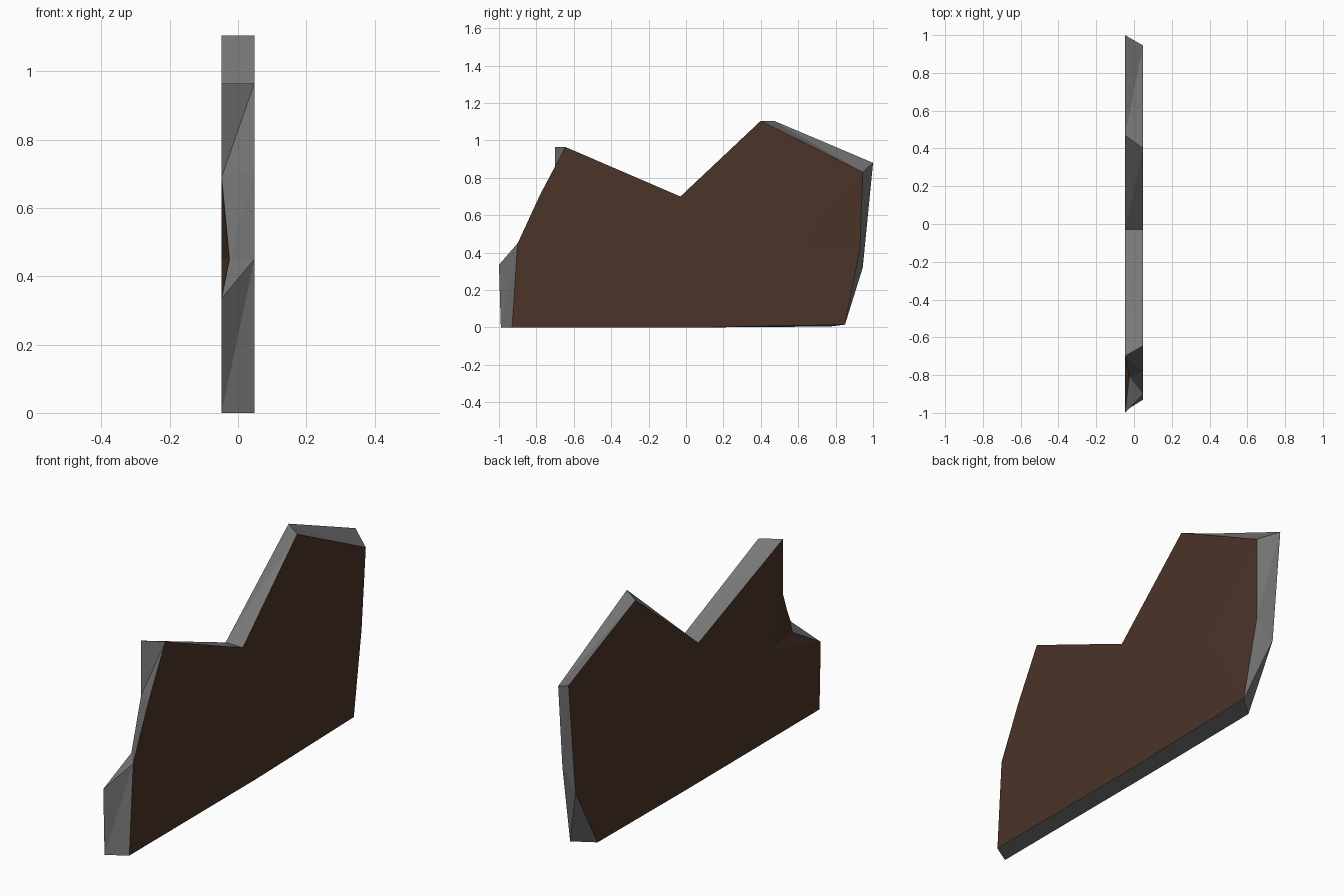
import bpy, bmesh

if "Cube" in bpy.data.objects:
    bpy.data.objects.remove(bpy.data.objects["Cube"])

# Outlines of the two broad faces as (y, z); they match point for point
LEFT = [(-0.99, 0), (-1.0, 0.335), (-0.70, 0.69), (-0.70, 0.965), (-0.03, 0.70),
        (0.47, 1.105), (1.0, 0.88), (0.945, 0.32), (0.77, 0.005), (0.08, 0)]
RIGHT = [(-0.93, 0), (-0.90, 0.45), (-0.78, 0.71), (-0.645, 0.965), (-0.03, 0.70),
         (0.40, 1.105), (0.945, 0.83), (0.93, 0.42), (0.85, 0.015), (0.08, 0)]
X = 0.048


def material(name, rgb):
    m = bpy.data.materials.new(name)
    m.diffuse_color = (*rgb, 1)
    m.use_nodes = True
    m.node_tree.nodes["Principled BSDF"].inputs["Base Color"].default_value = m.diffuse_color
    return m


mesh = bpy.data.meshes.new("broken_slab")
mesh.materials.append(material("dark brown", (0.07, 0.034, 0.021)))
mesh.materials.append(material("mid grey", (0.19, 0.19, 0.19)))

bm = bmesh.new()
left = [bm.verts.new((-X, y, z)) for y, z in LEFT]
right = [bm.verts.new((X, y, z)) for y, z in RIGHT]
right[7].co.x = 0.035                                # worn back edge
notch = bm.verts.new((-0.025, -0.81, 0.45))          # chipped front edge
left_mid = bm.verts.new((-X, -0.6, 0.45))
right_mid = bm.verts.new((X, 0.6, 0.45))


def face(verts, mat):
    bm.faces.new(verts).material_index = mat


# Broad brown faces, each with a shallow chip
face(left[:2] + [left_mid] + left[2:], 0)
face([left[1], notch, left_mid], 0)
face([notch, left[2], left_mid], 0)
face(right[:7] + [right_mid] + right[8:], 0)
face([right[6], right[7], right_mid], 0)
face([right[7], right[8], right_mid], 0)

# Grey rim, split around the notch
n = len(left)
for i in range(n):
    j = (i + 1) % n
    if i == 1:
        face([left[1], right[1], notch], 1)
        face([notch, right[1], right[2]], 1)
        face([notch, right[2], left[2]], 1)
    else:
        face([left[i], left[j], right[j]], 1)
        face([left[i], right[j], right[i]], 1)

bmesh.ops.recalc_face_normals(bm, faces=bm.faces)
bm.to_mesh(mesh)
bm.free()
slab = bpy.data.objects.new("broken_slab", mesh)
bpy.context.collection.objects.link(slab)
